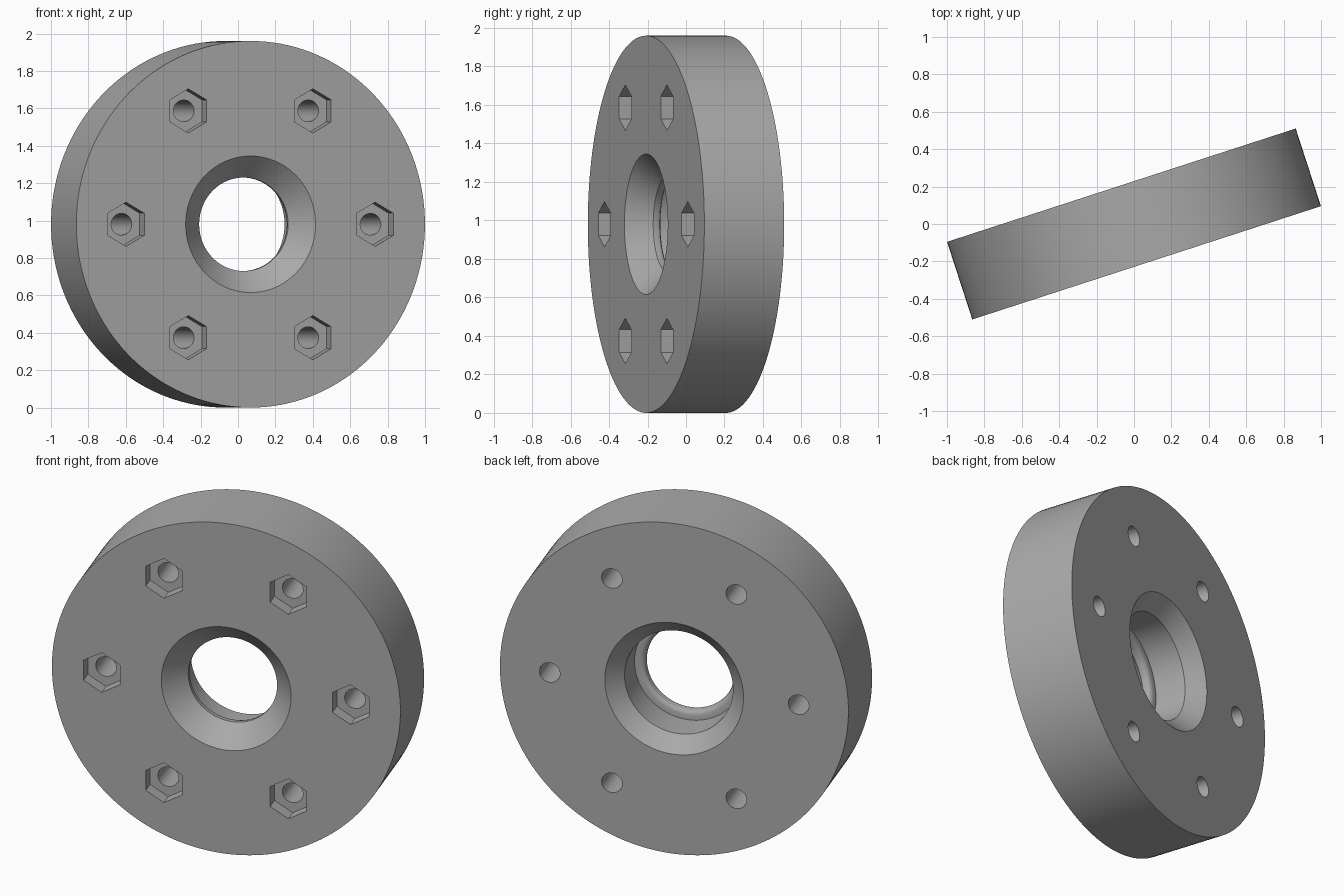
import bpy, bmesh, math
from mathutils import Matrix, Vector

if "Cube" in bpy.data.objects:
    bpy.data.objects.remove(bpy.data.objects["Cube"])

RADIUS, HALF = 0.98, 0.218
BOLT_CIRCLE, BOLTS = 0.70, 6
SEGMENTS = 144

# The disc axis points forward, turned 18 degrees about the vertical
PLACE = (Matrix.Translation((0, 0, RADIUS)) @ Matrix.Rotation(math.radians(18), 4, 'Z')
         @ Matrix.Rotation(math.radians(90), 4, 'X'))

steel = bpy.data.materials.new("grey_metal")
steel.use_nodes = True
GREY = (0.40, 0.40, 0.40, 1)
steel.diffuse_color = GREY
steel.node_tree.nodes["Principled BSDF"].inputs["Base Color"].default_value = GREY


def make_object(name, bm):
    bmesh.ops.recalc_face_normals(bm, faces=bm.faces)
    mesh = bpy.data.meshes.new(name)
    bm.to_mesh(mesh)
    bm.free()
    mesh.materials.append(steel)
    obj = bpy.data.objects.new(name, mesh)
    obj.matrix_world = PLACE
    bpy.context.collection.objects.link(obj)
    return obj


def lathe(name, profile):
    """Spin a closed (radius, height) profile about the axis."""
    bm = bmesh.new()
    rings = []
    for i in range(SEGMENTS):
        turn = Matrix.Rotation(math.tau * i / SEGMENTS, 3, 'Z')
        rings.append([bm.verts.new(turn @ Vector((r, 0, h))) for r, h in profile])
    n = len(profile)
    for i, ring in enumerate(rings):
        following = rings[(i + 1) % SEGMENTS]
        for j in range(n):
            k = (j + 1) % n
            bm.faces.new((ring[j], following[j], following[k], ring[k]))
    return make_object(name, bm)


def bolt_prisms(name, sides, radius, low, high):
    """One prism per bolt position, with a corner pointing up."""
    bm = bmesh.new()
    for i in range(BOLTS):
        a = math.tau * i / BOLTS
        spot = Matrix.Translation((BOLT_CIRCLE * math.cos(a), BOLT_CIRCLE * math.sin(a),
                                   (low + high) / 2))
        bmesh.ops.create_cone(bm, cap_ends=True, segments=sides, radius1=radius,
                              radius2=radius, depth=high - low,
                              matrix=spot @ Matrix.Rotation(math.pi / 2, 4, 'Z')
                              @ Matrix.Rotation(-math.pi / 2 if sides == 6 else 0, 4, 'Z')
                              @ Matrix.Rotation(math.pi / 2 if sides == 6 else 0, 4, 'Z')
                              @ Matrix.Rotation(CORNER_UP if sides == 6 else 0, 4, 'Z'))
    obj = make_object(name, bm)
    obj.hide_render = True
    return obj


# Cones start with a corner on local y, so a quarter turn has to be undone
CORNER_UP = -math.pi / 2

# Disc with chamfered openings and a rounded, stepped throat
disc = lathe("disc", [
    (RADIUS, -HALF), (RADIUS, HALF),
    (0.365, HALF), (0.25, HALF - 0.12),
    (0.25, HALF - 0.14), (0.254, HALF - 0.155), (0.262, HALF - 0.163), (0.275, HALF - 0.167),
    (0.305, HALF - 0.167),
    (0.305, -HALF + 0.085), (0.39, -HALF)])

# Hexagonal recesses in the front and round holes right through
cutters = [bolt_prisms("hex_recess_cutter", 6, 0.118, HALF - 0.08, HALF + 0.1),
           bolt_prisms("bolt_hole_cutter", 32, 0.058, -HALF - 0.1, HALF + 0.1)]

bpy.ops.object.select_all(action='DESELECT')
disc.select_set(True)
bpy.context.view_layer.objects.active = disc
for cutter in cutters:
    cut = disc.modifiers.new(cutter.name, 'BOOLEAN')
    cut.operation, cut.solver, cut.object = 'DIFFERENCE', 'EXACT', cutter
    bpy.ops.object.modifier_apply(modifier=cut.name)
for cutter in cutters:
    bpy.data.objects.remove(cutter)

bpy.ops.object.shade_smooth_by_angle(angle=math.radians(30))
